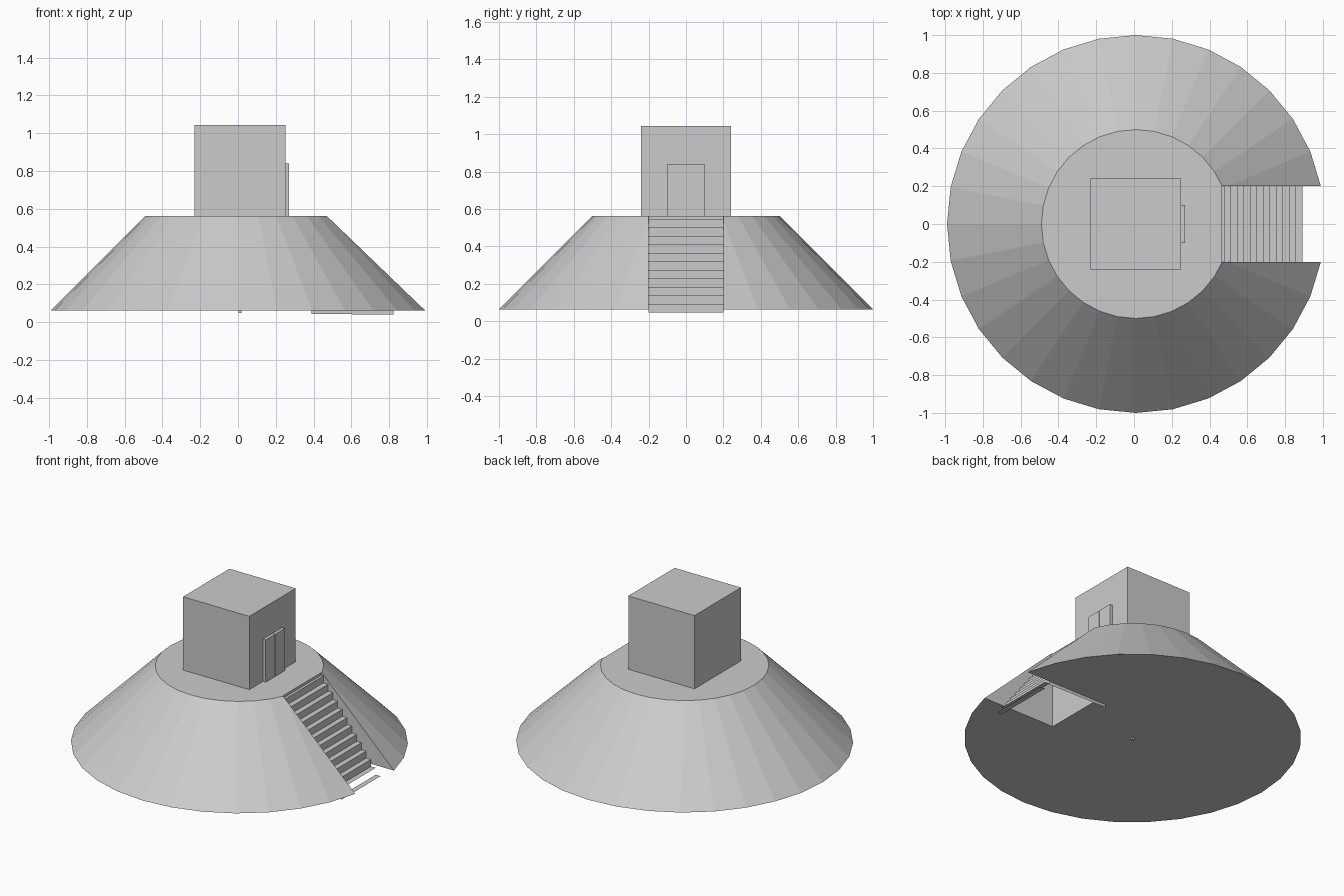
import bpy, bmesh, math
from mathutils import Matrix, Vector

if "Cube" in bpy.data.objects:
    bpy.data.objects.remove(bpy.data.objects["Cube"])

CX = 0.01                    # axis of the mound
BASE, TOP = 0.063, 0.563     # mound heights
SLOT_X, HALF_W = 0.462, 0.2  # back of the stair slot, half stair width

grey = bpy.data.materials.new("light grey")
grey.diffuse_color = (0.6, 0.6, 0.6, 1)
grey.use_nodes = True
grey.node_tree.nodes["Principled BSDF"].inputs["Base Color"].default_value = grey.diffuse_color


def finish(name, bm):
    mesh = bpy.data.meshes.new(name)
    bm.to_mesh(mesh)
    bm.free()
    mesh.materials.append(grey)
    ob = bpy.data.objects.new(name, mesh)
    bpy.context.collection.objects.link(ob)
    return ob


def box(name, lo, hi):
    lo, hi = Vector(lo), Vector(hi)
    bm = bmesh.new()
    bmesh.ops.create_cube(bm, size=1, matrix=Matrix.Translation((lo + hi) / 2)
                          @ Matrix.Diagonal((*(hi - lo), 1)))
    return finish(name, bm)


def quad(bm, *pts):
    bm.faces.new([bm.verts.new(p) for p in pts])


# Truncated cone mound
bm = bmesh.new()
bmesh.ops.create_cone(bm, cap_ends=True, segments=32, radius1=1, radius2=0.5,
                      depth=TOP - BASE,
                      matrix=Matrix.Translation((CX, 0, (BASE + TOP) / 2)))
mound = finish("mound", bm)

# Slot for the staircase, cut through from top to bottom
cutter = box("stair_slot_cutter", (SLOT_X, -HALF_W, -0.3), (1.3, HALF_W, 1))
cutter.hide_render = True
cutter.hide_viewport = True
cutter.display_type = 'WIRE'
cut = mound.modifiers.new("stair slot", 'BOOLEAN')
cut.operation = 'DIFFERENCE'
cut.solver = 'EXACT'
cut.object = cutter

# Staircase: thin treads and risers, with no risers under the lowest two treads
bm = bmesh.new()
run, rise, foot = 0.0344, 0.0455, 0.892
for i in range(13):
    x0 = foot - run * i
    x1 = max(x0 - run, SLOT_X)
    z = rise * i
    quad(bm, (x1, -HALF_W, z), (x0, -HALF_W, z), (x0, HALF_W, z), (x1, HALF_W, z))
    if 1 <= i < 12:
        quad(bm, (x1, -HALF_W, z), (x1, HALF_W, z),
             (x1, HALF_W, z + rise), (x1, -HALF_W, z + rise))
finish("staircase", bm)

# Narrow skirt hanging below the slot wall
bm = bmesh.new()
quad(bm, (0.39, HALF_W, 0.045), (0.823, HALF_W, 0.04),
     (0.823, HALF_W, BASE), (0.39, HALF_W, BASE))
finish("slot_skirt", bm)

# Cubic room on top and its double door
box("room", (CX - 0.24, -0.24, TOP), (CX + 0.24, 0.24, TOP + 0.48))
for side, a, b in (("left", -0.1, -0.001), ("right", 0.001, 0.1)):
    box("door_" + side, (CX + 0.24, a, TOP), (CX + 0.26, b, 0.84))

# Small peg under the centre
box("centre_peg", (CX - 0.008, -0.008, 0.05), (CX + 0.008, 0.008, BASE))
